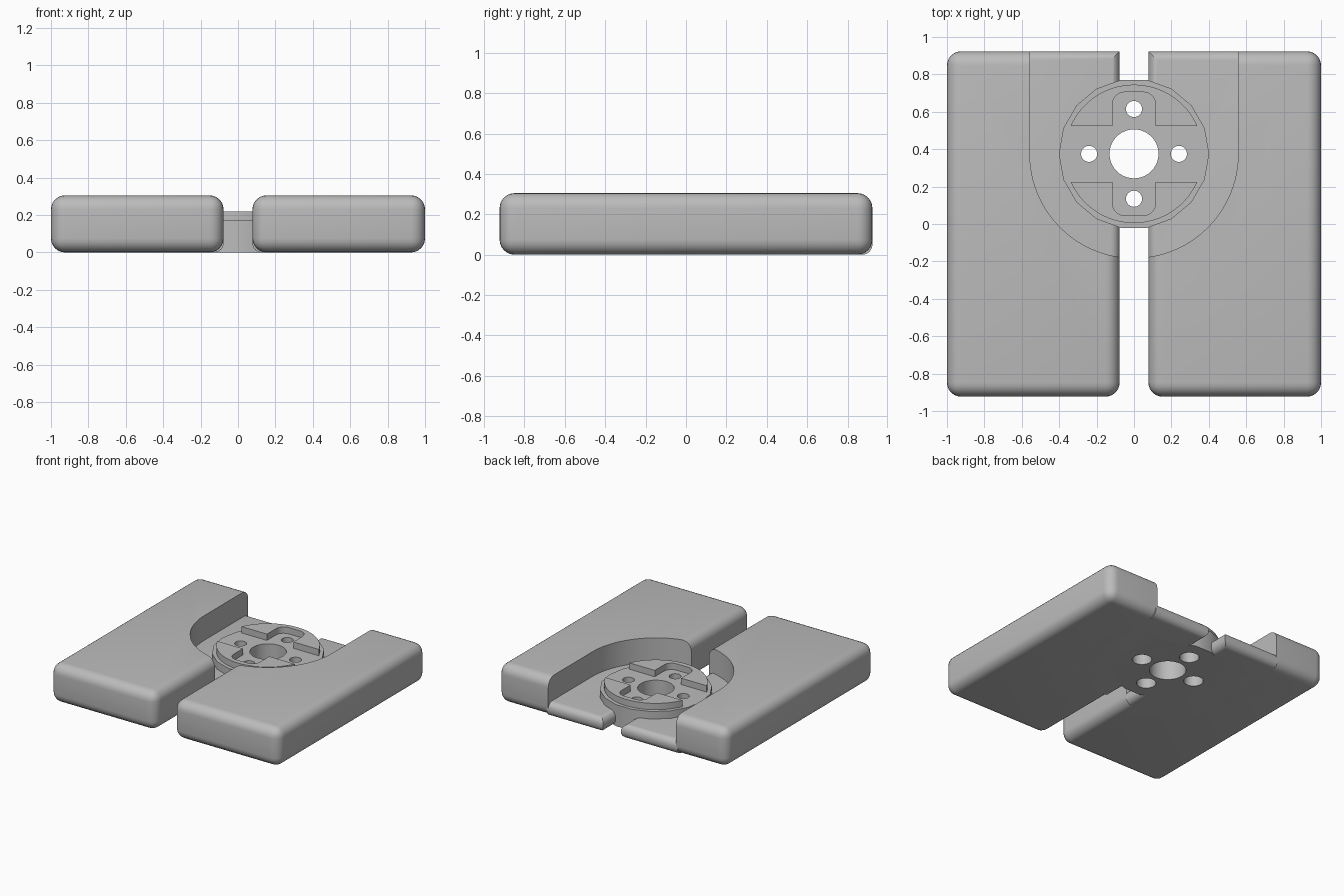
import bpy, bmesh, math

cube = bpy.data.objects.get("Cube")
if cube:
    bpy.data.objects.remove(cube, do_unlink=True)

grey = bpy.data.materials.new("plain_grey")
grey.use_nodes = True
colour = (0.5, 0.5, 0.5, 1)
grey.diffuse_color = colour
grey.node_tree.nodes["Principled BSDF"].inputs["Base Color"].default_value = colour

CY = 0.375        # hub centre along y
GAP = 0.077       # half the gap between the slabs
BACK = 0.923
HEIGHT = 0.305
FLOOR = 0.11      # height of the recessed floor
HUB_TOP = 0.17
BOSS_TOP = 0.22


def add_object(name, bm):
    bmesh.ops.recalc_face_normals(bm, faces=bm.faces)
    mesh = bpy.data.meshes.new(name)
    bm.to_mesh(mesh)
    bm.free()
    mesh.materials.append(grey)
    obj = bpy.data.objects.new(name, mesh)
    bpy.context.collection.objects.link(obj)
    return obj


def prism(name, points, z0, z1):
    bm = bmesh.new()
    face = bm.faces.new([bm.verts.new((x, y, z0)) for x, y in points])
    out = bmesh.ops.extrude_face_region(bm, geom=[face])
    for v in out["geom"]:
        if isinstance(v, bmesh.types.BMVert):
            v.co.z = z1
    return add_object(name, bm)


def arc(cx, cy, r, start, end, n):
    angles = [math.radians(start + (end - start) * i / n) for i in range(n + 1)]
    return [(cx + r * math.cos(a), cy + r * math.sin(a)) for a in angles]


def rounded_box(name, x0, x1, y0, y1, z1, radius, rule=lambda a, b: True):
    xa, xb = sorted((x0, x1))
    obj = prism(name, [(xa, y0), (xb, y0), (xb, y1), (xa, y1)], 0, z1)
    bm = bmesh.new()
    bm.from_mesh(obj.data)
    edges = [e for e in bm.edges if rule(e.verts[0].co, e.verts[1].co)]
    bmesh.ops.bevel(bm, geom=edges, offset=radius, segments=6, profile=0.5, affect='EDGES')
    bm.to_mesh(obj.data)
    bm.free()
    return obj


def cut(obj, cutters):
    for c in cutters:
        mod = obj.modifiers.new("cut", 'BOOLEAN')
        mod.operation = 'DIFFERENCE'
        mod.solver = 'EXACT'
        mod.object = c
    graph = bpy.context.evaluated_depsgraph_get()
    mesh = bpy.data.meshes.new_from_object(obj.evaluated_get(graph))
    obj.modifiers.clear()
    obj.data = mesh


def bore(x, y, r, z0, z1):
    return prism("bore_cutter", arc(x, y, r, 0, 360, 40)[:-1], z0, z1)


# Cutters: the U-shaped recess, the centre bore and four counterbored screw holes
recess = prism("recess_cutter", arc(0, CY, 0.557, 180, 360, 48) + [(0.557, 1.2), (-0.557, 1.2)], -1, 1)
bores = [bore(0, CY, 0.131, -1, 1)]
for dx, dy in ((0.24, 0), (-0.24, 0), (0, 0.24), (0, -0.24)):
    bores.append(bore(dx, CY + dy, 0.043, -1, 1))
    bores.append(bore(dx, CY + dy, 0.07, -1, 0.1))

parts = []
for side, s in (("left", 1), ("right", -1)):
    # Rounded slab with the recess taken out
    slab = rounded_box(side + "_slab", s * GAP, s, -BACK, BACK, HEIGHT, 0.075)
    cut(slab, [recess])

    # Recessed floor, rounded along its back and inner edges
    def open_edge(a, b):
        inner = abs(abs(a.x) - GAP) < 0.001 and abs(abs(b.x) - GAP) < 0.001
        back = abs(a.y - BACK) < 0.001 and abs(b.y - BACK) < 0.001
        return abs(a.z - b.z) < 0.001 and (inner or back)

    floor = rounded_box(side + "_floor", s * GAP, s * 0.57, -0.18, BACK, FLOOR, 0.05, open_edge)
    cut(floor, bores)
    parts += [slab, floor]

# Faceted hub bridging the slabs
hub = prism("hub", arc(0, CY, 0.402, 0, 360, 18)[:-1], 0, HUB_TOP)
cut(hub, bores)
parts.append(hub)

# Raised segments on the hub, each with a round-cornered slot
R, CHORD, SLOT, SLOT_END, FILLET = 0.37, 0.15, 0.115, 0.33, 0.065
a0 = math.degrees(math.asin(CHORD / R))
outline = arc(0, 0, R, a0, 180 - a0, 40) + [(-SLOT, CHORD)]
outline += arc(FILLET - SLOT, SLOT_END - FILLET, FILLET, 180, 90, 8)
outline += arc(SLOT - FILLET, SLOT_END - FILLET, FILLET, 90, 0, 8) + [(SLOT, CHORD)]
for name, s in (("back_segment", 1), ("front_segment", -1)):
    parts.append(prism(name, [(x, CY + s * y) for x, y in outline], HUB_TOP - 0.005, BOSS_TOP))

for c in [recess] + bores:
    bpy.data.objects.remove(c, do_unlink=True)

bpy.ops.object.select_all(action='DESELECT')
for p in parts:
    p.select_set(True)
bpy.context.view_layer.objects.active = parts[0]
bpy.ops.object.shade_smooth_by_angle(angle=math.radians(30))
